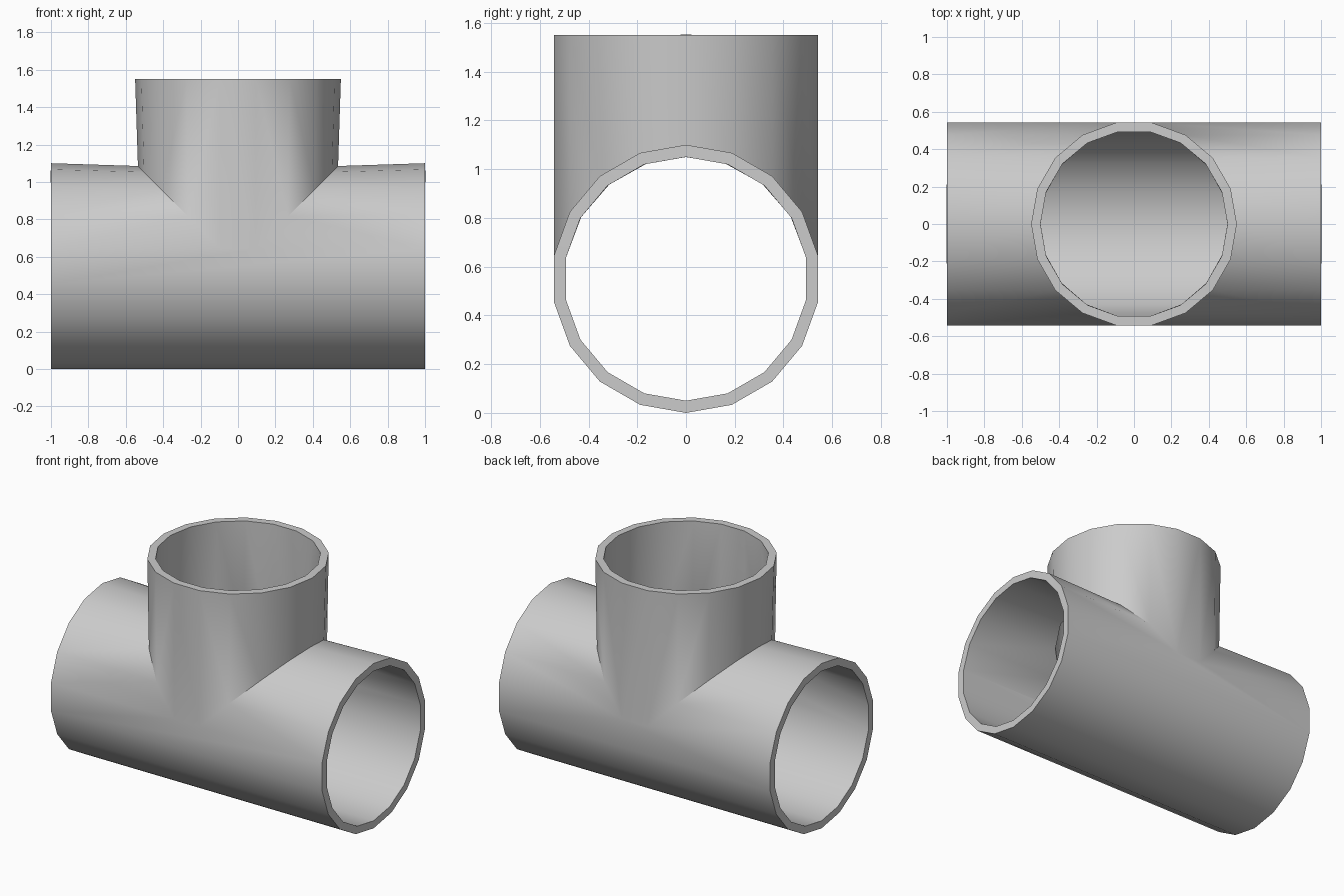
import bpy, bmesh
from math import radians, sin, cos

if "Cube" in bpy.data.objects:
    bpy.data.objects.remove(bpy.data.objects["Cube"])

R, MID, TOP, STEP = 0.55, 0.55, 1.55, 20   # 18-sided tubes
PINCH = 0.535 / 0.55                       # slight squeeze at the mitred joint

bm = bmesh.new()


def face(*pts):
    bm.faces.new([bm.verts.new(p) for p in pts])


def ring(k):
    a = radians(STEP * k)
    return R * sin(a), R * cos(a)


# Upper half of each arm and the matching half of the branch, meeting at the mitre
for k in range(-4, 4):
    (y0, c0), (y1, c1) = ring(k), ring(k + 1)
    h0, h1 = c0 * PINCH, c1 * PINCH
    for s in (-1, 1):
        j0, j1 = (s * h0, y0, MID + h0), (s * h1, y1, MID + h1)
        face((s, y0, MID + c0), (s, y1, MID + c1), j1, j0)
        face((s * c0, y0, TOP), (s * c1, y1, TOP), j1, j0)

# Flat sides: branch panel above, run panel below
y, c = ring(4)
h = c * PINCH
for s in (-1, 1):
    jl, jr = (-h, s * y, MID + h), (h, s * y, MID + h)
    face((-c, s * y, TOP), (c, s * y, TOP), jr, jl)
    face((-1, s * y, MID + c), jl, jr, (1, s * y, MID + c),
         (1, s * y, MID - c), (-1, s * y, MID - c))

# Lower half of the run
for k in range(5, 13):
    (y0, c0), (y1, c1) = ring(k), ring(k + 1)
    face((-1, y0, MID + c0), (1, y0, MID + c0), (1, y1, MID + c1), (-1, y1, MID + c1))

bmesh.ops.remove_doubles(bm, verts=bm.verts[:], dist=1e-4)
bmesh.ops.recalc_face_normals(bm, faces=bm.faces[:])
bm.normal_update()
lowest = min(bm.faces, key=lambda f: f.calc_center_median().z)
if lowest.normal.z > 0:
    bmesh.ops.reverse_faces(bm, faces=bm.faces[:])

mesh = bpy.data.meshes.new("pipe_tee")
bm.to_mesh(mesh)
bm.free()
tee = bpy.data.objects.new("pipe_tee", mesh)
bpy.context.collection.objects.link(tee)

# Wall thickness, inward
wall = tee.modifiers.new("wall", 'SOLIDIFY')
wall.thickness = 0.05
wall.offset = -1
bpy.context.view_layer.objects.active = tee
tee.select_set(True)
bpy.ops.object.modifier_apply(modifier="wall")
bpy.ops.object.shade_smooth_by_angle(angle=radians(30))
